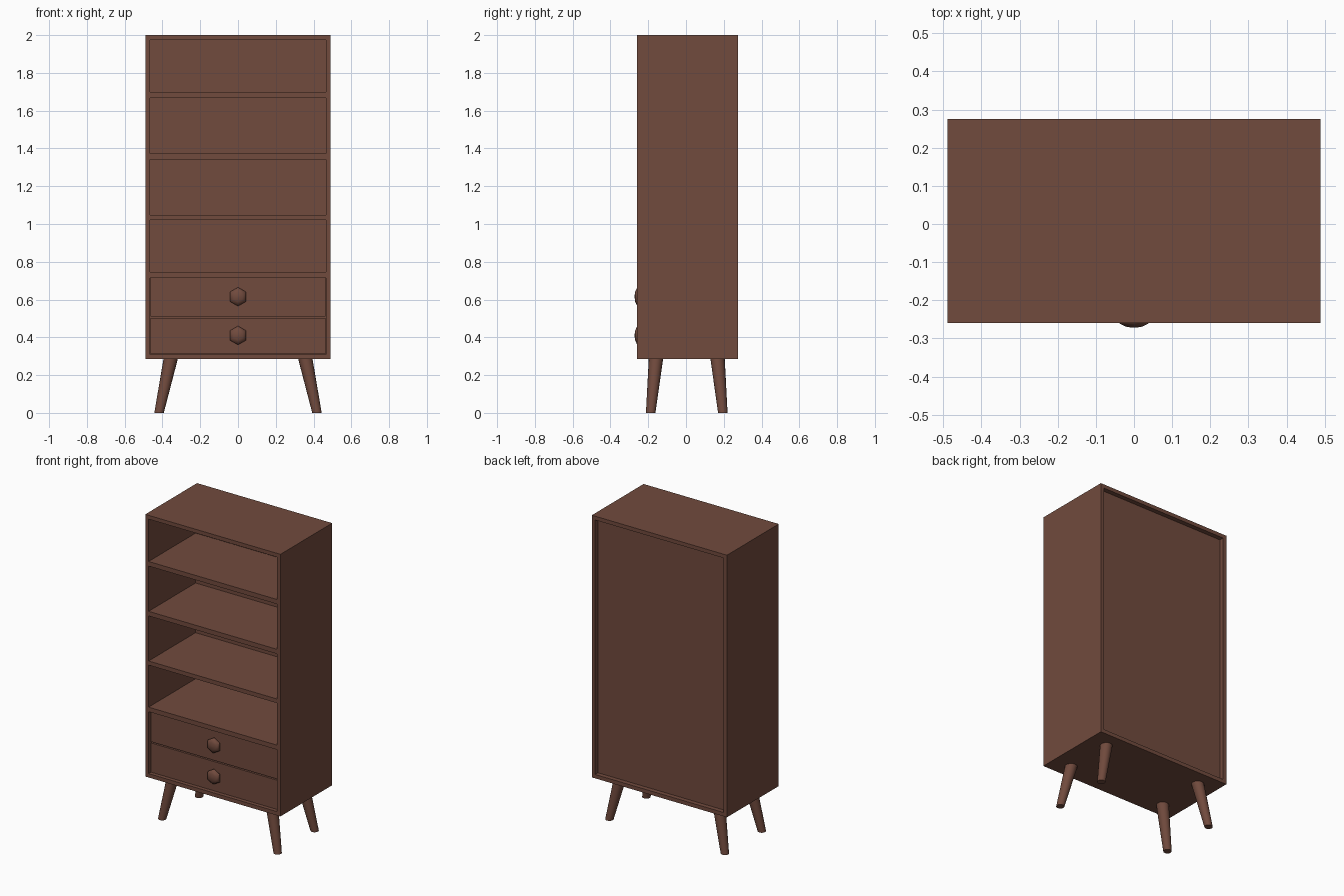
import bpy, bmesh, math
from mathutils import Vector

if "Cube" in bpy.data.objects:
    bpy.data.objects.remove(bpy.data.objects["Cube"])

wood = bpy.data.materials.new("walnut brown")
wood.diffuse_color = (0.165, 0.069, 0.047, 1)
wood.use_nodes = True
wood.node_tree.nodes["Principled BSDF"].inputs["Base Color"].default_value = wood.diffuse_color

FRONT, BACK = -0.26, 0.275
W, BOTTOM, TOP = 0.489, 0.285, 2.0
IN_W, IN_BOTTOM, IN_TOP = 0.465, 0.31, 1.975
PANEL_Y = 0.245


def finish(name, bm, smooth=False):
    bmesh.ops.recalc_face_normals(bm, faces=bm.faces)
    mesh = bpy.data.meshes.new(name)
    bm.to_mesh(mesh)
    bm.free()
    mesh.materials.append(wood)
    obj = bpy.data.objects.new(name, mesh)
    bpy.context.collection.objects.link(obj)
    if smooth:
        bpy.ops.object.select_all(action='DESELECT')
        obj.select_set(True)
        bpy.context.view_layer.objects.active = obj
        bpy.ops.object.shade_smooth_by_angle(angle=math.radians(50))
    return obj


def box(name, x0, x1, y0, y1, z0, z1):
    bm = bmesh.new()
    bmesh.ops.create_cube(bm, size=1)
    for v in bm.verts:
        v.co = Vector((x1 if v.co.x > 0 else x0,
                       y1 if v.co.y > 0 else y0,
                       z1 if v.co.z > 0 else z0))
    return finish(name, bm)


def skin(bm, rings):
    """Join rings of points into a closed, capped tube."""
    loops = [[bm.verts.new(p) for p in r] for r in rings]
    n = len(loops[0])
    for a, b in zip(loops, loops[1:]):
        for i in range(n):
            j = (i + 1) % n
            bm.faces.new((a[i], a[j], b[j], b[i]))
    bm.faces.new(loops[0])
    bm.faces.new(loops[-1])


# Cabinet frame: a rectangular tube open at front and back
def rect(w, z0, z1, y):
    return [(-w, y, z0), (w, y, z0), (w, y, z1), (-w, y, z1)]


bm = bmesh.new()
loops = [[bm.verts.new(p) for p in r] for r in (
    rect(W, BOTTOM, TOP, FRONT), rect(W, BOTTOM, TOP, BACK),
    rect(IN_W, IN_BOTTOM, IN_TOP, BACK), rect(IN_W, IN_BOTTOM, IN_TOP, FRONT))]
for k in range(4):
    a, b = loops[k], loops[(k + 1) % 4]
    for i in range(4):
        j = (i + 1) % 4
        bm.faces.new((a[i], a[j], b[j], b[i]))
finish("cabinet_frame", bm)

# Recessed back panel
box("back_panel", -IN_W, IN_W, PANEL_Y - 0.02, PANEL_Y, IN_BOTTOM, IN_TOP)

# Shelves, flush with the front of the frame
for i, top in enumerate((0.745, 1.047, 1.372, 1.698)):
    low = 1.02 - 1.047 if i == 1 else -0.03
    box(f"shelf_{i + 1}", -IN_W, IN_W, FRONT, PANEL_Y - 0.02, top + low, top)

# Drawers, slightly set back, each with a six-sided knob
for name, z0, z1, kz in (("lower", 0.312, 0.503, 0.41),
                         ("upper", 0.511, 0.713, 0.615)):
    box(f"{name}_drawer", -0.463, 0.463, -0.238, 0.22, z0, z1)
    bm = bmesh.new()
    rings = []
    for y, r in ((-0.232, 0.036), (-0.247, 0.05), (-0.261, 0.044),
                 (-0.269, 0.026), (-0.272, 0.006)):
        rings.append([(r * math.sin(k * math.pi / 3), y,
                       kz + r * math.cos(k * math.pi / 3)) for k in range(6)])
    skin(bm, rings)
    finish(f"{name}_drawer_knob", bm, smooth=True)

# Splayed tapered legs
for label, sy in (("front", -1), ("back", 1)):
    for side, sx in (("left", -1), ("right", 1)):
        bm = bmesh.new()
        rings = []
        for x, y, z, r in ((0.418, 0.191, 0.0, 0.025),
                           (0.356, 0.163, BOTTOM + 0.003, 0.038)):
            rings.append([(sx * x + r * math.cos(k * math.tau / 16),
                           sy * y + 0.004 + r * math.sin(k * math.tau / 16), z)
                          for k in range(16)])
        skin(bm, rings)
        finish(f"{label}_{side}_leg", bm, smooth=True)
